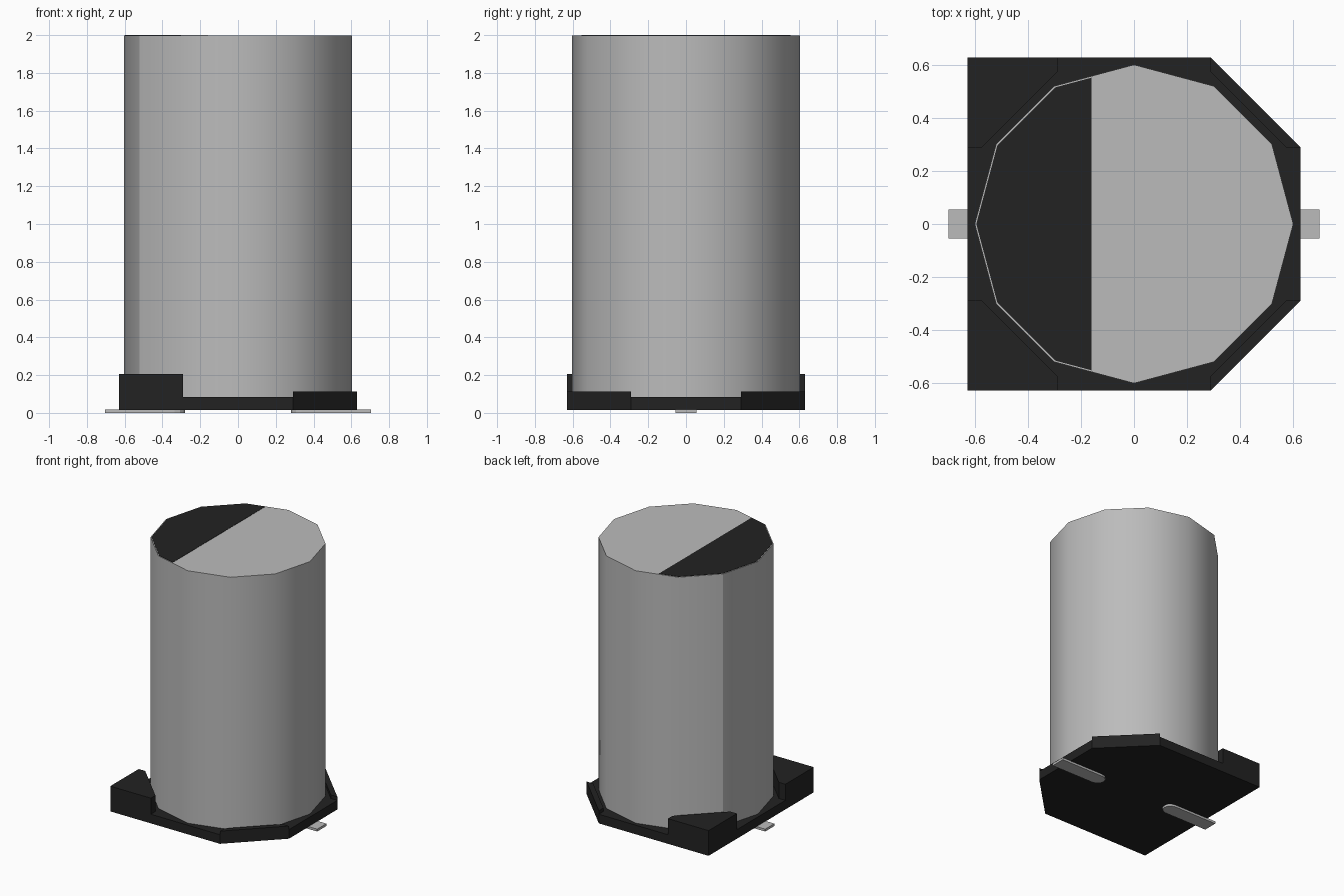
import bpy, bmesh, math

cube = bpy.data.objects.get("Cube")
if cube:
    bpy.data.objects.remove(cube, do_unlink=True)


def material(name, rgb):
    m = bpy.data.materials.new(name)
    m.use_nodes = True
    m.diffuse_color = (*rgb, 1)
    m.node_tree.nodes["Principled BSDF"].inputs["Base Color"].default_value = (*rgb, 1)
    return m


aluminium = material("aluminium grey", (0.5, 0.5, 0.5))
black = material("black plastic", (0.016, 0.016, 0.016))


def prism(name, outline, z0, z1, mat):
    """Extrude a flat outline from z0 up to z1."""
    bm = bmesh.new()
    face = bm.faces.new([bm.verts.new((x, y, z0)) for x, y in outline])
    top = bmesh.ops.extrude_face_region(bm, geom=[face])["geom"]
    bmesh.ops.translate(bm, vec=(0, 0, z1 - z0),
                        verts=[v for v in top if isinstance(v, bmesh.types.BMVert)])
    bmesh.ops.recalc_face_normals(bm, faces=bm.faces)
    mesh = bpy.data.meshes.new(name)
    bm.to_mesh(mesh)
    bm.free()
    mesh.materials.append(mat)
    obj = bpy.data.objects.new(name, mesh)
    bpy.context.collection.objects.link(obj)
    return obj


def ring(radius):
    return [(radius * math.cos(math.tau * i / 12), radius * math.sin(math.tau * i / 12))
            for i in range(12)]


HALF, CUT, LEDGE = 0.63, 0.29, 0.575
BASE_Z, PLATE_Z, TOP_Z = 0.016, 0.085, 1.998
RADIUS, MARK_X = 0.603, -0.16

# Base plate with two clipped corners
prism("base_plate", [(-HALF, -HALF), (CUT, -HALF), (HALF, -CUT),
                     (HALF, CUT), (CUT, HALF), (-HALF, HALF)], BASE_Z, PLATE_Z, black)

# Corner supports: tall square ones on one side, low clipped ones on the other
for side, s in (("front", -1), ("back", 1)):
    prism(f"{side}_tall_corner",
          [(-HALF, s * HALF), (-CUT, s * HALF), (-CUT, s * LEDGE),
           (-LEDGE, s * CUT), (-HALF, s * CUT)], BASE_Z, 0.207, black)
    prism(f"{side}_low_corner",
          [(CUT, s * HALF), (HALF, s * CUT), (LEDGE, s * CUT), (CUT, s * LEDGE)],
          BASE_Z, 0.112, black)

# Can body, smooth around but with a crease beside the marked side
can = prism("can", ring(RADIUS), PLATE_Z - 0.01, TOP_Z, aluminium)
for p in can.data.polygons:
    p.use_smooth = abs(p.normal.z) < 0.5
for e in can.data.edges:
    a, b = (can.data.vertices[i].co for i in e.vertices)
    upright = abs(a.z - b.z) > 0.1
    crease = upright and a.x < -0.4 and abs(a.y) > 0.2
    e.use_edge_sharp = crease or not upright

# Polarity mark on the top: the ring clipped by a straight line
mark = ring(RADIUS - 0.006)
clipped = []
for (x0, y0), (x1, y1) in zip(mark, mark[1:] + mark[:1]):
    if x0 < MARK_X:
        clipped.append((x0, y0))
    if (x0 < MARK_X) != (x1 < MARK_X):
        t = (MARK_X - x0) / (x1 - x0)
        clipped.append((MARK_X, y0 + t * (y1 - y0)))
prism("polarity_mark", clipped, TOP_Z - 0.002, 2.0, black)

# Flat leads under the base, rounded at the inner end
for side, s in (("right", -1), ("left", 1)):
    tip = [(0.335 - 0.055 * math.cos(a), 0.055 * math.sin(a))
           for a in (math.pi * (i / 6 - 0.5) for i in range(7))]
    outline = [(0.703, -0.055)] + tip + [(0.703, 0.055)]
    prism(f"{side}_lead", [(s * x, y) for x, y in outline], 0.0, BASE_Z + 0.002, aluminium)
